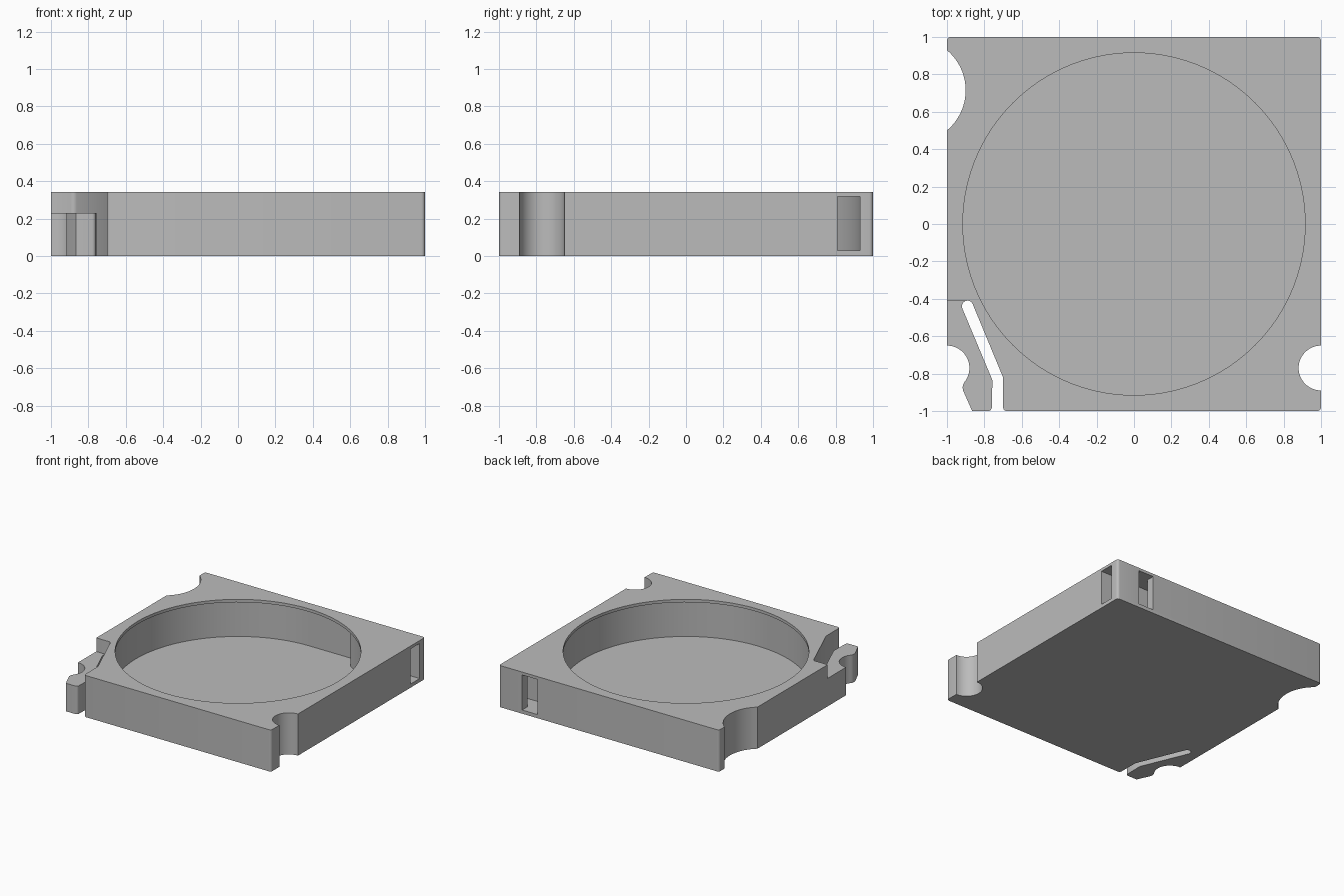
import bpy
import bmesh
from math import radians, cos, sin, asin, degrees

cube = bpy.data.objects.get("Cube")
if cube:
    bpy.data.objects.remove(cube, do_unlink=True)

HEIGHT, ROOF, FLOOR = 0.342, 0.318, 0.03
CAVITY_R, OPENING_R = 0.93, 0.915

grey = bpy.data.materials.new("plain grey")
grey.use_nodes = True
colour = (0.5, 0.5, 0.5, 1)
grey.diffuse_color = colour
grey.node_tree.nodes["Principled BSDF"].inputs["Base Color"].default_value = colour


def arc(cx, cy, r, start, end, steps=8):
    """Points along an arc, angles in degrees."""
    angles = [radians(start + (end - start) * i / steps) for i in range(steps + 1)]
    return [(cx + r * cos(a), cy + r * sin(a)) for a in angles]


def prism(name, outline, z0, z1):
    """Extrude a flat outline from z0 to z1."""
    bm = bmesh.new()
    base = bm.faces.new([bm.verts.new((x, y, z0)) for x, y in outline])
    top = bmesh.ops.extrude_face_region(bm, geom=[base])["geom"]
    verts = [v for v in top if isinstance(v, bmesh.types.BMVert)]
    bmesh.ops.translate(bm, verts=verts, vec=(0, 0, z1 - z0))
    bmesh.ops.recalc_face_normals(bm, faces=bm.faces)
    mesh = bpy.data.meshes.new(name)
    bm.to_mesh(mesh)
    bm.free()
    mesh.materials.append(grey)
    obj = bpy.data.objects.new(name, mesh)
    bpy.context.collection.objects.link(obj)
    return obj


def cut(target, cutter):
    """Subtract the cutter from the target and discard it."""
    cutter.hide_render = True
    mod = target.modifiers.new("cut", "BOOLEAN")
    mod.operation = "DIFFERENCE"
    mod.solver = "EXACT"
    mod.object = cutter
    bpy.context.view_layer.objects.active = target
    bpy.ops.object.modifier_apply(modifier=mod.name)
    bpy.data.objects.remove(cutter, do_unlink=True)


# Case outline: rounded corners, edge notches and the slot behind the spring arm
outline = (
    arc(-0.68, -0.98, 0.02, 180, 270, 4)
    + arc(0.98, -0.98, 0.02, 270, 360, 4)
    + arc(1, -0.77, 0.12, 270, 90, 24)
    + arc(0.98, 0.98, 0.02, 0, 90, 4)
    + arc(-0.98, 0.98, 0.02, 90, 180, 4)
    + arc(-1.18, 0.715, 0.28, 50, -50, 24)
    + arc(-1, -0.77, 0.12, 90, -38, 20)
    + arc(-0.866, -0.875, 0.05, 142, 204, 8)
    + [(-0.865, -1)]
    + arc(-0.78, -0.98, 0.02, 270, 360, 4)
    + [(-0.757, -0.835)]
    + arc(-0.89, -0.44, 0.03, 202, 22, 12)
    + [(-0.70, -0.82)]
)
case = prism("case_body", outline, 0, HEIGHT)

# Lower the spring arm below the top of the case
arm_step = [(-1.1, -0.412), (-0.89, -0.412), (-0.89, -0.44),
            (-0.73, -0.83), (-0.73, -1.1), (-1.1, -1.1)]
cut(case, prism("arm_step_cutter", arm_step, 0.23, 0.5))

# Round cavity with a straight channel out of the side and a slot out of the back
inner_y = 0.81
start = degrees(asin(inner_y / CAVITY_R))
cavity = [(1.1, inner_y), (1.1, CAVITY_R), (0.79, CAVITY_R), (0.79, 1.1),
          (0.65, 1.1), (0.65, CAVITY_R)]
cavity += arc(0, 0, CAVITY_R, 90, 360 + start, 110)
cut(case, prism("cavity_cutter", cavity, FLOOR, ROOF))

# Slightly narrower opening leaves a thin retaining lip
cut(case, prism("opening_cutter", arc(0, 0, OPENING_R, 0, 357, 119), 0.25, 0.5))

bpy.ops.object.select_all(action="DESELECT")
case.select_set(True)
bpy.context.view_layer.objects.active = case
bpy.ops.object.shade_smooth_by_angle(angle=radians(30))
